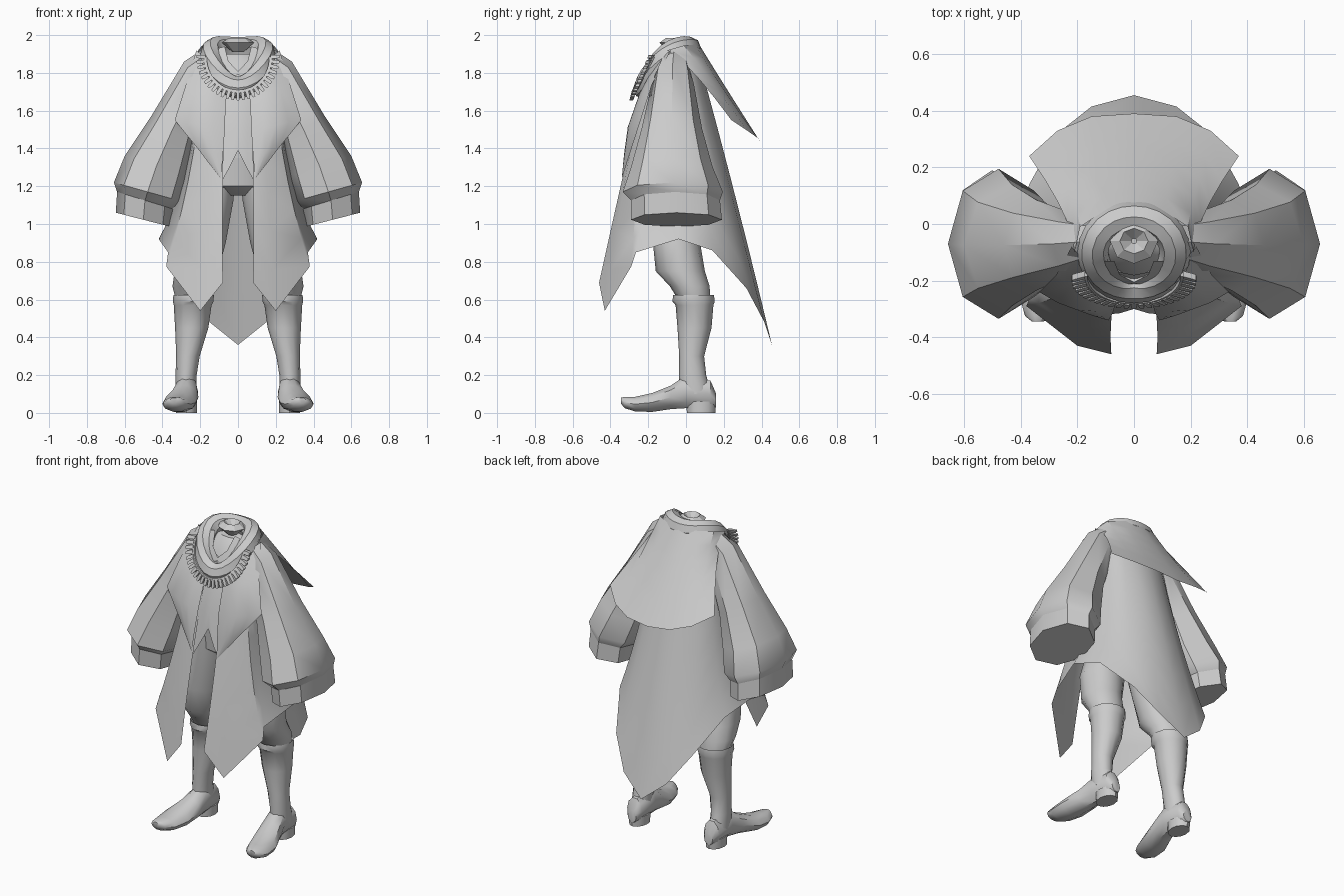
import bpy, bmesh, math
from math import sin, cos, pi
from mathutils import Vector


def finish(name, rows, closed=True, cap=True, mirror=True, angle=40):
    """Skin a list of point rows into one object."""
    bm = bmesh.new()
    vs = [[bm.verts.new(p) for p in r] for r in rows]
    n = len(rows[0])
    for a, b in zip(vs, vs[1:]):
        for i in range(n if closed else n - 1):
            j = (i + 1) % n
            bm.faces.new((a[i], a[j], b[j], b[i]))
    if closed and cap:
        bm.faces.new(vs[0])
        bm.faces.new(vs[-1])
    bmesh.ops.remove_doubles(bm, verts=bm.verts, dist=1e-4)
    bmesh.ops.recalc_face_normals(bm, faces=bm.faces)
    me = bpy.data.meshes.new(name)
    bm.to_mesh(me)
    bm.free()
    ob = bpy.data.objects.new(name, me)
    bpy.context.collection.objects.link(ob)
    bpy.ops.object.select_all(action='DESELECT')
    ob.select_set(True)
    bpy.context.view_layer.objects.active = ob
    bpy.ops.object.shade_smooth_by_angle(angle=math.radians(angle))
    if mirror:
        ob.modifiers.new("Mirror", 'MIRROR')
    return ob


def rings(data, n=12):
    """Horizontal ellipses from (x, y, z, rx, ry)."""
    return [[(x + rx * cos(2 * pi * i / n), y + ry * sin(2 * pi * i / n), z)
             for i in range(n)] for x, y, z, rx, ry in data]


def curve3(a, b, c, t):
    """Parabola through three points at t = 0, 0.5, 1."""
    a, b, c = Vector(a), Vector(b), Vector(c)
    return a * (2 * t - 1) * (t - 1) + b * 4 * t * (1 - t) + c * t * (2 * t - 1)


# Boots: shaft with folded rim, foot with upturned toe, heel block
finish("boot_shaft", rings([
    (.235, .045, .60, .09, .09), (.235, .04, .625, .107, .108), (.237, .04, .59, .108, .112),
    (.24, .045, .57, .10, .10), (.245, .045, .45, .088, .09), (.265, .03, .30, .062, .066),
    (.275, .035, .20, .056, .072), (.275, .05, .10, .055, .085)]))
foot = []
for y, x, zb, zt, rx in [(.16, .27, .03, .10, .03), (.13, .272, .02, .17, .053),
                         (.0, .272, .025, .20, .06), (-.08, .285, .02, .145, .075),
                         (-.18, .31, .005, .105, .087), (-.27, .325, .008, .085, .075),
                         (-.325, .335, .025, .085, .05), (-.345, .34, .05, .08, .02)]:
    zc, rz = (zb + zt) / 2, (zt - zb) / 2
    foot.append([(x + rx * cos(2 * pi * i / 10), y, max(zc + rz * 1.05 * sin(2 * pi * i / 10), zb))
                 for i in range(10)])
finish("boot_foot", foot)
finish("boot_heel", rings([(.272, .08, 0, .055, .075), (.272, .08, .06, .056, .08)]))

# Trousers: baggy legs and hips
finish("trouser_leg", rings([
    (.235, .05, .58, .09, .08), (.235, .02, .67, .112, .105), (.22, -.03, .75, .115, .13),
    (.20, -.05, .90, .135, .125), (.14, -.065, 1.12, .115, .135), (.11, -.07, 1.28, .10, .14)]))
finish("trouser_hips", rings([
    (0, -.07, 1.15, .12, .07), (0, -.07, 1.20, .21, .14), (0, -.07, 1.40, .21, .16)]), mirror=False)

# Inner body, shirt front with an inverted-V hem, and the neck plug
finish("inner_body", rings([
    (0, -.06, 1.35, .21, .17), (0, -.07, 1.55, .20, .16), (0, -.07, 1.75, .19, .12),
    (0, -.05, 1.86, .15, .09), (0, -.04, 1.90, .10, .06)]), mirror=False)
finish("shirt_front", [
    [(0, -.18, 1.80), (.05, -.17, 1.82), (.11, -.14, 1.86)],
    [(0, -.24, 1.65), (.05, -.235, 1.66), (.10, -.22, 1.66)],
    [(0, -.29, 1.50), (.05, -.285, 1.48), (.10, -.27, 1.48)],
    [(0, -.30, 1.39), (.05, -.315, 1.29), (.10, -.32, 1.20)]], closed=False)
finish("shirt_lapel", [[(.105, -.13, 1.93), (.07, -.13, 1.94)],
                       [(.09, -.18, 1.85), (.05, -.18, 1.86)],
                       [(.05, -.215, 1.76), (-.01, -.21, 1.80)]], closed=False)
finish("neck_plug", rings([(0, -.06, 1.91, .03, .03), (0, -.06, 1.96, .085, .08),
                           (0, -.06, 1.985, .05, .045), (0, -.06, 1.95, .01, .01)], 8),
       mirror=False, angle=15)

# Coat: columns from the front edge round the side to the tail (top, middle, hem)
columns = [
    ((.06, -.22, 1.75), (.08, -.335, 1.25), (.08, -.46, .69)),
    ((.12, -.20, 1.80), (.15, -.32, 1.25), (.20, -.43, .54)),
    ((.18, -.15, 1.85), (.25, -.24, 1.30), (.38, -.29, .775)),
    ((.19, -.13, 1.86), (.26, -.19, 1.30), (.37, -.265, .85)),
    ((.20, -.05, 1.87), (.28, -.04, 1.30), (.42, -.04, .92)),
    ((.17, .01, 1.88), (.26, .09, 1.30), (.37, .14, .86)),
    ((.12, .04, 1.89), (.19, .17, 1.25), (.27, .32, .66)),
    ((.06, .055, 1.90), (.10, .23, 1.20), (.15, .415, .48)),
    ((0, .06, 1.90), (0, .255, 1.17), (0, .455, .36))]
finish("coat", [[curve3(*c, k / 7) for c in columns] for k in range(8)], closed=False)

# Pointed front panels of the shoulder mantle
panel = []
for a, b in [((.04, -.19, 1.76), (.22, -.08, 1.92)), ((.065, -.25, 1.65), (.275, -.18, 1.74)),
             ((.07, -.30, 1.50), (.335, -.24, 1.55)), ((.08, -.325, 1.36), (.21, -.29, 1.395)),
             ((.09, -.34, 1.24), (.092, -.34, 1.24))]:
    a, b = Vector(a), Vector(b)
    bulge = .12 * (b - a).length
    panel.append([a.lerp(b, k / 4) - Vector((0, bulge * sin(pi * k / 4), 0)) for k in range(5)])
finish("mantle_front", panel, closed=False)

# Back of the mantle, flaring out behind
cape = [((.21, -.10, 1.92), (.25, .04, 1.80), (.37, .24, 1.55)),
        ((.19, -.01, 1.945), (.22, .13, 1.76), (.27, .33, 1.49)),
        ((.10, .05, 1.95), (.13, .18, 1.74), (.15, .38, 1.455)),
        ((0, .07, 1.95), (0, .20, 1.74), (0, .39, 1.44))]
finish("mantle_back", [[curve3(*c, k / 5) for c in cape] for k in range(6)], closed=False)

# Bell sleeves: eight-sided rings from inner and outer edge, then cuff
sleeve = []
for xi, zi, xo, zo, yc, ry in [
        (.10, 1.72, .15, 1.95, -.06, .07), (.16, 1.64, .285, 1.86, -.07, .11),
        (.23, 1.44, .46, 1.57, -.075, .16), (.265, 1.25, .60, 1.36, -.075, .215),
        (.30, 1.12, .657, 1.22, -.07, .265), (.345, 1.08, .64, 1.17, -.055, .235),
        (.355, .985, .647, 1.06, -.05, .24)]:
    ring = []
    for i in range(8):
        c, s = cos(pi * i / 4), sin(pi * i / 4)
        f = (1 + c) / 2
        ring.append((xi + (xo - xi) * f, yc + ry * s, zi + (zo - zi) * f))
    sleeve.append(ring)
finish("sleeve", sleeve[:6])
finish("sleeve_cuff", sleeve[5:])


# Rolled collar: tube swept round a tilted loop
def collar_path(a):
    c = cos(a)
    return Vector((.145 * sin(a), -.1 + .125 * c, 1.895 + .105 * c - .07 * c * c))


loop = []
for k in range(25):
    a = 2 * pi * k / 24
    p = collar_path(a)
    tangent = (collar_path(a + .01) - collar_path(a - .01)).normalized()
    out = Vector((sin(a), cos(a), 0))
    out = (out - tangent * out.dot(tangent)).normalized()
    up = tangent.cross(out)
    loop.append([p + out * .055 * cos(pi * i / 4) + up * .06 * sin(pi * i / 4) for i in range(8)])
finish("rolled_collar", loop, cap=False, mirror=False)


# Necklace: cord with a row of flat teeth
def cord(a, r):
    return Vector(((.165 + r) * sin(a), -.175 - .095 * cos(a) - r * .25, 1.88 - (.17 + r) * cos(a)))


angles = [-1.6 + 3.2 * k / 24 for k in range(25)]
finish("necklace_cord", [[cord(a, 0) + Vector((0, -.012, 0)), cord(a, .016) + Vector((0, -.012, 0)),
                          cord(a, .016) + Vector((0, .01, 0)), cord(a, 0) + Vector((0, .01, 0))]
                         for a in angles], mirror=False)
for a in angles:
    rows = []
    for r, w in [(.008, .05), (.04, .045), (.055, .03)]:
        rows.append([cord(a + s * w, r) + Vector((0, d, 0))
                     for s, d in [(-1, -.016), (1, -.016), (1, .004), (-1, .004)]])
    finish("necklace_tooth", rows, mirror=False)
